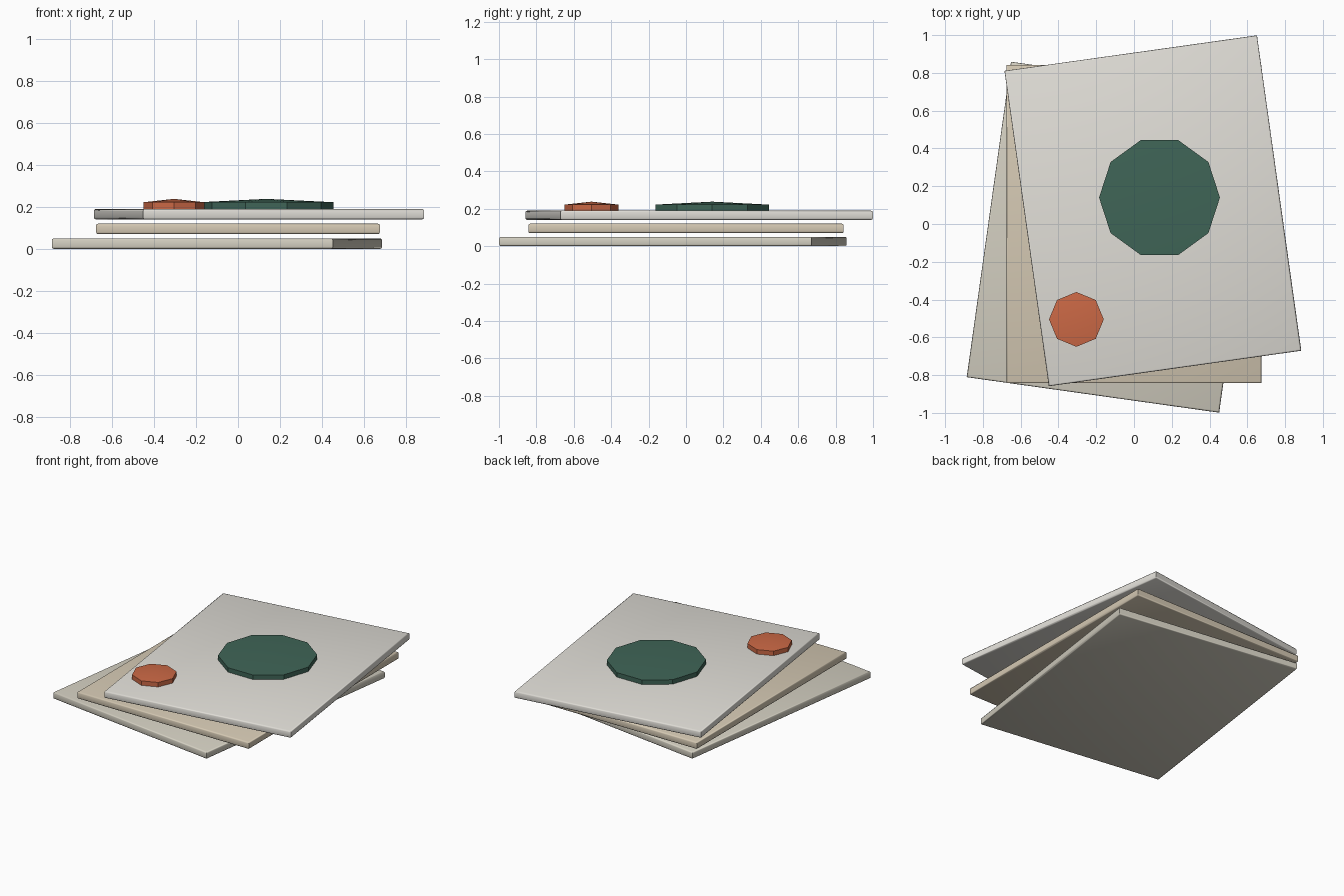
import bpy, bmesh, math
from mathutils import Matrix

if "Cube" in bpy.data.objects:
    bpy.data.objects.remove(bpy.data.objects["Cube"])


def finish(bm, name, loc, turn, color, angle):
    bm.transform(Matrix.Translation(loc) @ Matrix.Rotation(math.radians(turn), 4, 'Z'))
    bmesh.ops.recalc_face_normals(bm, faces=bm.faces[:])
    mesh = bpy.data.meshes.new(name)
    bm.to_mesh(mesh)
    bm.free()
    for p in mesh.polygons:
        p.use_smooth = True
    mesh.set_sharp_from_angle(angle=math.radians(angle))
    mat = bpy.data.materials.new(name + "_color")
    mat.diffuse_color = (*color, 1)
    mat.use_nodes = True
    mat.node_tree.nodes["Principled BSDF"].inputs["Base Color"].default_value = mat.diffuse_color
    mesh.materials.append(mat)
    obj = bpy.data.objects.new(name, mesh)
    bpy.context.collection.objects.link(obj)
    return obj


def sheet(name, x, y, z, turn, color, size=(1.35, 1.686, 0.05)):
    # slab with rounded rims, sharp vertical corners and fanned broad faces
    bm = bmesh.new()
    bmesh.ops.create_cube(bm, size=1, matrix=Matrix.Diagonal((*size, 1)))
    rims = [e for e in bm.edges if abs(e.verts[0].co.z - e.verts[1].co.z) < 1e-6]
    bmesh.ops.bevel(bm, geom=rims, offset=0.009, segments=2, profile=0.5, affect='EDGES')
    bm.normal_update()
    broad = [f for f in bm.faces if abs(f.normal.z) > 0.99]
    bmesh.ops.poke(bm, faces=broad)
    finish(bm, name, (x, y, z + size[2] / 2), turn, color, 50)


def disc(name, x, y, radius, sides, color, z=0.188, wall=0.034, rise=0.016):
    # faceted disc with a shallow pointed top
    bm = bmesh.new()
    bmesh.ops.create_cone(bm, cap_ends=True, segments=sides, radius1=radius,
                          radius2=radius, depth=wall,
                          matrix=Matrix.Translation((0, 0, wall / 2)))
    top = [f for f in bm.faces if f.normal.z > 0.9]
    tip = bmesh.ops.poke(bm, faces=top)["verts"][0]
    tip.co.z += rise
    # put a corner exactly on the x axis
    v = max((v for v in bm.verts), key=lambda v: v.co.x)
    turn = -math.degrees(math.atan2(v.co.y, v.co.x))
    finish(bm, name, (x, y, z), turn, color, 30)


# three fanned sheets
sheet("bottom_sheet", -0.10, -0.07, 0.0, -8, (0.65, 0.62, 0.53))
sheet("middle_sheet", 0.0, 0.0, 0.07, 0, (0.66, 0.58, 0.45))
sheet("top_sheet", 0.10, 0.07, 0.14, 8, (0.76, 0.74, 0.69))

# discs resting on the top sheet
disc("large_disc", 0.135, 0.14, 0.32, 10, (0.05, 0.13, 0.095))
disc("small_disc", -0.305, -0.505, 0.145, 8, (0.60, 0.14, 0.06))
